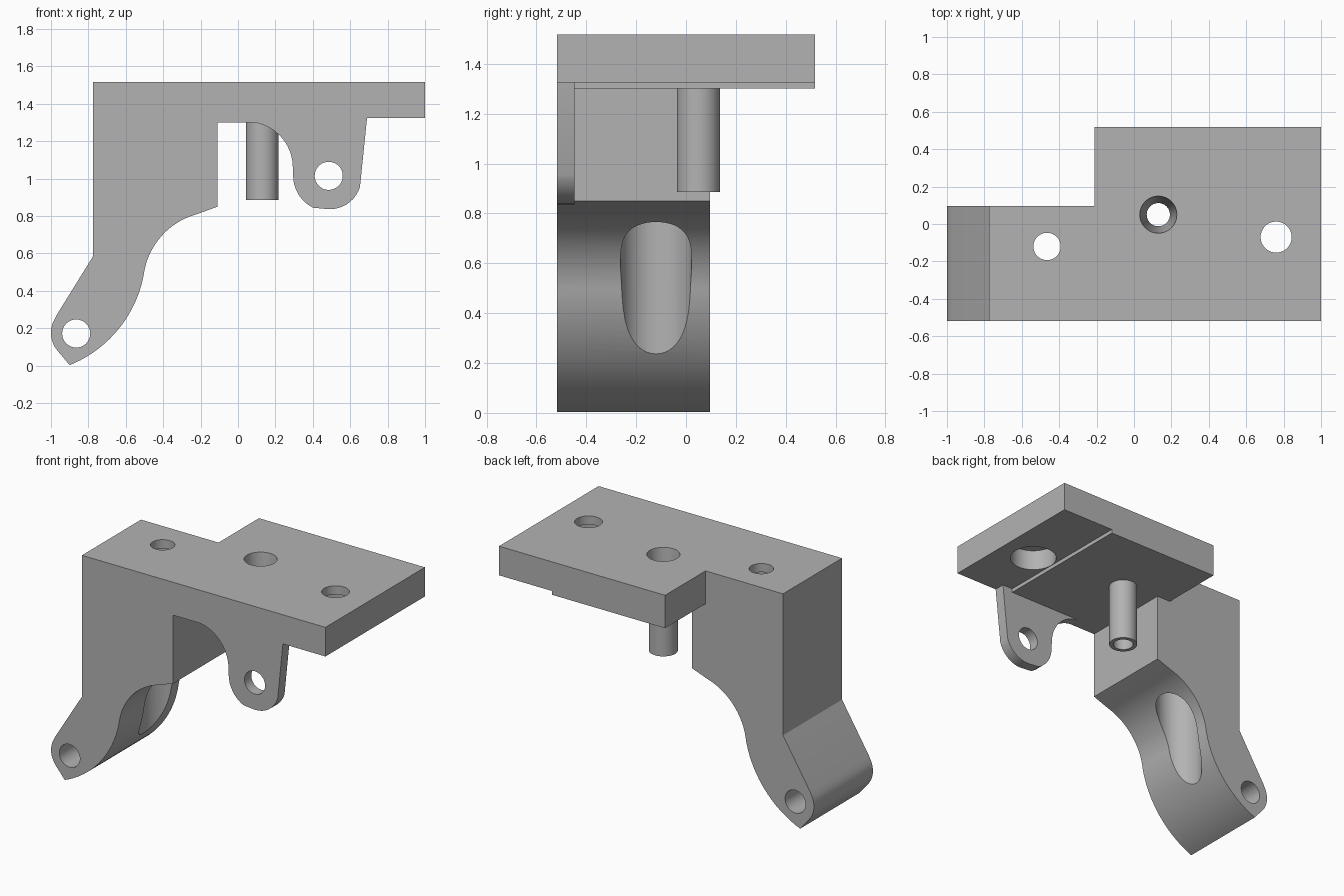
import bpy, bmesh, math
from mathutils import Vector

cube = bpy.data.objects.get("Cube")
if cube:
    bpy.data.objects.remove(cube, do_unlink=True)

grey = bpy.data.materials.new("plain grey")
grey.use_nodes = True
colour = (0.45, 0.45, 0.45, 1)
grey.diffuse_color = colour
grey.node_tree.nodes["Principled BSDF"].inputs["Base Color"].default_value = colour


def finish(bm, name):
    bmesh.ops.recalc_face_normals(bm, faces=bm.faces)
    mesh = bpy.data.meshes.new(name)
    bm.to_mesh(mesh)
    bm.free()
    mesh.materials.append(grey)
    obj = bpy.data.objects.new(name, mesh)
    bpy.context.collection.objects.link(obj)
    return obj


def prism(name, profile, y0, y1):
    """Extrude an (x, z) profile from y0 to y1."""
    bm = bmesh.new()
    face = bm.faces.new([bm.verts.new((x, y0, z)) for x, z in profile])
    ext = bmesh.ops.extrude_face_region(bm, geom=[face])["geom"]
    verts = [v for v in ext if isinstance(v, bmesh.types.BMVert)]
    bmesh.ops.translate(bm, verts=verts, vec=(0, y1 - y0, 0))
    return finish(bm, name)


def rod(name, start, end, r0, r1=None):
    """Cylinder or cone between two points."""
    start, end = Vector(start), Vector(end)
    axis = end - start
    bm = bmesh.new()
    bmesh.ops.create_cone(bm, cap_ends=True, segments=48, radius1=r0,
                          radius2=r0 if r1 is None else r1, depth=axis.length)
    bmesh.ops.rotate(bm, verts=bm.verts, cent=(0, 0, 0),
                     matrix=axis.to_track_quat("Z", "Y").to_matrix())
    bmesh.ops.translate(bm, verts=bm.verts, vec=(start + end) / 2)
    return finish(bm, name)


def arc(cx, cz, r, a0, a1, n=16):
    steps = [math.radians(a0 + (a1 - a0) * i / n) for i in range(n + 1)]
    return [(cx + r * math.cos(a), cz + r * math.sin(a)) for a in steps]


def arc_through(a, b, c, n=20):
    """Arc from a to c passing through b."""
    (ax, az), (bx, bz), (cx, cz) = a, b, c
    d = 2 * (ax * (bz - cz) + bx * (cz - az) + cx * (az - bz))
    A, B, C = ax**2 + az**2, bx**2 + bz**2, cx**2 + cz**2
    ox = (A * (bz - cz) + B * (cz - az) + C * (az - bz)) / d
    oz = (A * (cx - bx) + B * (ax - cx) + C * (bx - ax)) / d
    t0 = math.degrees(math.atan2(az - oz, ax - ox))
    t1 = math.degrees(math.atan2(cz - oz, cx - ox))
    t1 = t0 + (t1 - t0 + 180) % 360 - 180
    return arc(ox, oz, math.hypot(ax - ox, az - oz), t0, t1, n)


def combine(target, tool, operation):
    mod = target.modifiers.new("boolean", "BOOLEAN")
    mod.operation, mod.solver, mod.object = operation, "EXACT", tool
    bpy.context.view_layer.objects.active = target
    bpy.ops.object.modifier_apply(modifier=mod.name)
    bpy.data.objects.remove(tool, do_unlink=True)


FRONT, BACK, TOP = -0.518, 0.518, 1.517
BODY_BACK = 0.097

# Curved leg and upright block
bend = (-0.505, 0.48)
leg = [(-0.11, TOP), (-0.775, TOP), (-0.775, 0.585), (-0.97, 0.27)]
leg += arc_through((-0.985, 0.24), (-1.0, 0.17), (-0.965, 0.08), 10)
leg += arc_through((-0.9, 0.003), (-0.635, 0.2), bend)
leg += arc_through(bend, (-0.42, 0.68), (-0.22, 0.81))[1:]
leg += [(-0.11, 0.85)]
bracket = prism("bracket", leg, FRONT, BODY_BACK)

# Mounting plate with a shallow step underneath
plate = [(-0.21, TOP), (-0.21, 1.30), (0.615, 1.30), (0.615, 1.325),
         (1.0, 1.325), (1.0, TOP)]
combine(bracket, prism("plate", plate, FRONT, BACK), "UNION")

# Thin front ear
ear = [(0.04, 1.4), (0.04, 1.302)]
ear += arc(0.05, 1.06, 0.243, 90, 0)
ear += arc(0.485, 1.015, 0.19, 182, 238, 8)
ear += [(0.40, 0.845)]
ear += arc_through((0.47, 0.838), (0.58, 0.862), (0.652, 0.955), 10)
ear += [(0.69, 1.325), (0.69, 1.4)]
combine(bracket, prism("ear", ear, FRONT, -0.447), "UNION")

# Hanging tube
px, py = 0.13, 0.05
combine(bracket, rod("tube", (px, py, 0.885), (px, py, 1.4), 0.087), "UNION")

# Tapered bore through the tube
combine(bracket, rod("bore", (px, py, 0.8), (px, py, 1.2), 0.062), "DIFFERENCE")
combine(bracket, rod("taper", (px, py, 1.1), (px, py, TOP + 0.01), 0.062, 0.1), "DIFFERENCE")

# Screw holes, counterbored from below
for x, y, r, wide in ((-0.465, -0.12, 0.073, 0.143), (0.76, -0.07, 0.083, 0.143)):
    combine(bracket, rod("recess", (x, y, 0), (x, y, 1.46), wide), "DIFFERENCE")
    combine(bracket, rod("hole", (x, y, 1.4), (x, y, 1.6), r), "DIFFERENCE")

# Cross holes in the leg end and the ear
for x, z in ((-0.865, 0.172), (0.485, 1.015)):
    combine(bracket, rod("pivot", (x, -0.7, z), (x, 0.3, z), 0.075), "DIFFERENCE")

bpy.ops.object.select_all(action="DESELECT")
bracket.select_set(True)
bpy.context.view_layer.objects.active = bracket
bpy.ops.object.shade_smooth_by_angle(angle=math.radians(25))
